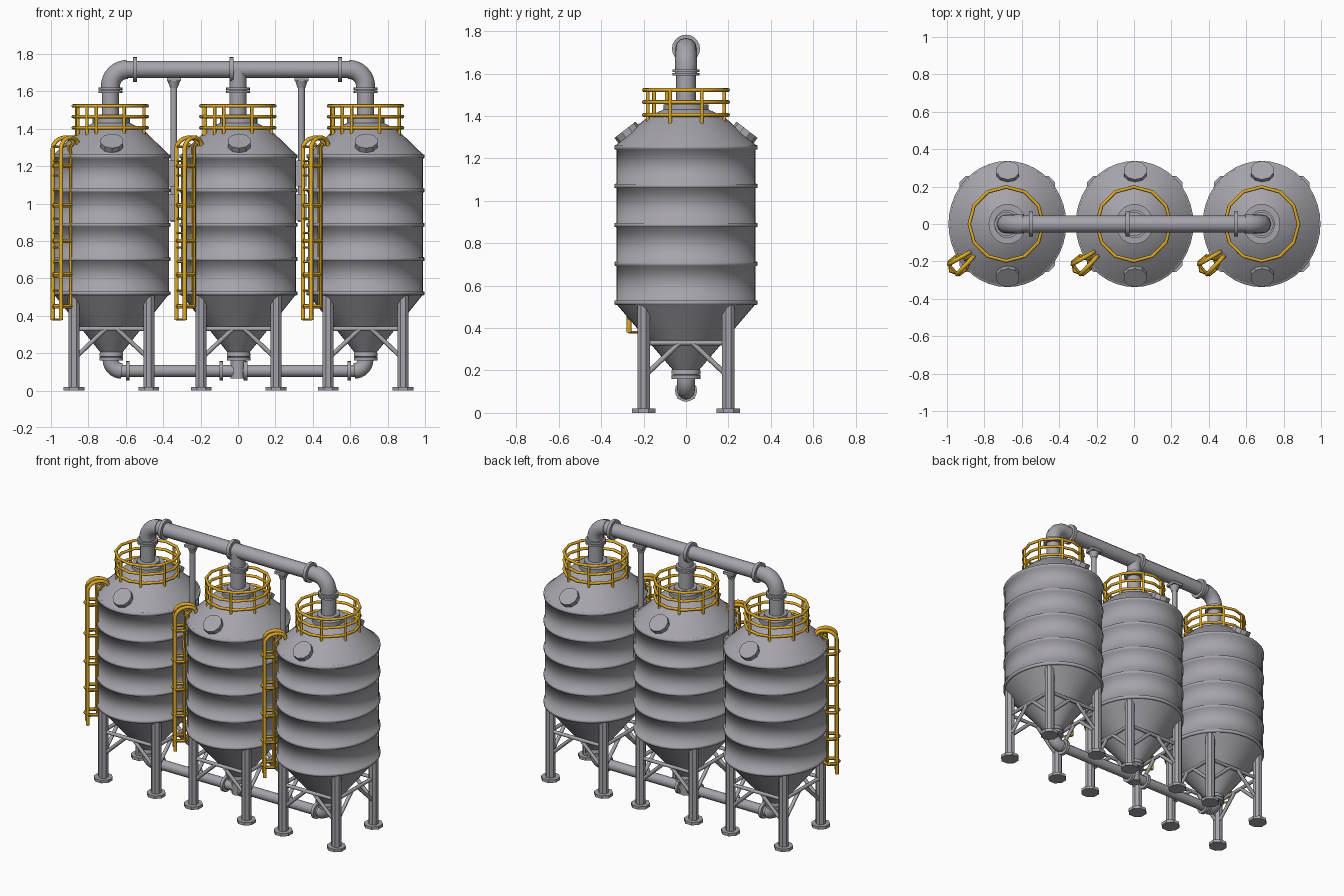
import bpy, bmesh
from math import sin, cos, pi, radians
from mathutils import Vector, Matrix

cube = bpy.data.objects.get("Cube")
if cube:
    bpy.data.objects.remove(cube, do_unlink=True)


def material(name, rgb):
    m = bpy.data.materials.new(name)
    m.use_nodes = True
    m.diffuse_color = (*rgb, 1)
    m.node_tree.nodes["Principled BSDF"].inputs["Base Color"].default_value = (*rgb, 1)
    return m


GREY = material("painted steel grey", (0.38, 0.37, 0.405))
YELLOW = material("safety yellow", (0.74, 0.41, 0.02))
SPACING = 0.682
STRETCH = 1.07      # tanks are slightly deeper than wide
# Places along x (right, middle, left) for tanks, guard rails and ladders
TANK_X = (-0.677, 0.003, 0.682)
RAIL_X = (-0.683, -0.001, 0.682)
LADDER_X = (-0.667, -0.006, 0.67)


def activate(ob):
    bpy.ops.object.select_all(action='DESELECT')
    ob.select_set(True)
    bpy.context.view_layer.objects.active = ob


def finish(ob, mat, angle=35):
    ob.data.materials.clear()
    ob.data.materials.append(mat)
    activate(ob)
    if angle:
        bpy.ops.object.shade_smooth_by_angle(angle=radians(angle))
    else:
        bpy.ops.object.shade_smooth()
    return ob


def from_bmesh(name, bm, mat, angle=35):
    bmesh.ops.recalc_face_normals(bm, faces=bm.faces)
    me = bpy.data.meshes.new(name)
    bm.to_mesh(me)
    bm.free()
    ob = bpy.data.objects.new(name, me)
    bpy.context.collection.objects.link(ob)
    return finish(ob, mat, angle)


def lathe(name, profile, mat, n=40, angle=35):
    """Spin (radius, height) points about z."""
    bm = bmesh.new()
    rings = [[bm.verts.new((r * cos(2 * pi * i / n), STRETCH * r * sin(2 * pi * i / n), z))
              for i in range(n)] for r, z in profile]
    for a, b in zip(rings, rings[1:]):
        for i in range(n):
            j = (i + 1) % n
            bm.faces.new((a[i], a[j], b[j], b[i]))
    bm.faces.new(rings[0])
    bm.faces.new(rings[-1])
    return from_bmesh(name, bm, mat, angle)


def tubes(name, paths, r, mat, cyclic=False, res=2):
    """Round bars along each path, as one mesh."""
    cu = bpy.data.curves.new(name, 'CURVE')
    cu.dimensions = '3D'
    cu.bevel_depth, cu.bevel_resolution, cu.use_fill_caps = r, res, True
    for pts in paths:
        sp = cu.splines.new('POLY')
        sp.points.add(len(pts) - 1)
        for p, co in zip(sp.points, pts):
            p.co = (*co, 1)
        sp.use_cyclic_u = cyclic
    ob = bpy.data.objects.new(name, cu)
    bpy.context.collection.objects.link(ob)
    activate(ob)
    bpy.ops.object.convert(target='MESH')
    return finish(bpy.context.object, mat, 50)


def add_box(bm, center, size):
    bmesh.ops.create_cube(bm, size=1, matrix=Matrix.Translation(center) @ Matrix.Diagonal((*size, 1)))


def add_disc(bm, center, axis, r, depth, n=20, turn=0.0):
    rot = Vector(axis).to_track_quat('Z', 'Y').to_matrix().to_4x4() @ Matrix.Rotation(turn, 4, 'Z')
    bmesh.ops.create_cone(bm, cap_ends=True, segments=n, radius1=r, radius2=r, depth=depth,
                          matrix=Matrix.Translation(center) @ rot)


def ring_points(r, z, n, start=0.0):
    return [(r * cos(start + 2 * pi * i / n), r * sin(start + 2 * pi * i / n), z) for i in range(n)]


def repeat(ob, places):
    """Stand a copy of the part at each tank."""
    label = ob.name
    for side_name, x in zip(("right", "middle", "left"), places):
        item = ob if side_name == "middle" else ob.copy()
        if item is not ob:
            bpy.context.collection.objects.link(item)
        item.name = label + "_" + side_name
        item.location.x = x


# Tank shell with stiffening bands, softly shaded across the bands
bands = [0.52, 0.703, 0.886, 1.07, 1.252]
shell = []
for z in bands:
    shell += [(0.307, z - 0.011), (0.315, z - 0.009), (0.315, z + 0.009), (0.307, z + 0.011)]
repeat(lathe("tank_shell", shell, GREY, angle=0), TANK_X)

# Conical roof, hopper and its outlet flange
repeat(lathe("tank_roof", [(0.312, 1.258), (0.17, 1.395), (0.10, 1.43), (0.10, 1.455),
                           (0.07, 1.455), (0.07, 1.475), (0.05, 1.475)], GREY), TANK_X)
repeat(lathe("hopper", [(0.05, 0.16), (0.063, 0.16), (0.063, 0.178), (0.055, 0.18), (0.063, 0.182),
                        (0.063, 0.2), (0.06, 0.205), (0.306, 0.512)], GREY), TANK_X)

# Round hatches on the front and back of the roof
bm = bmesh.new()
for s in (-1, 1):
    add_disc(bm, (0.003, s * 0.278, 1.322), (0, s * 0.61, 0.79), 0.063, 0.032, 10)
repeat(from_bmesh("roof_hatches", bm, GREY), TANK_X)

# Eight-sided legs and feet
L = 0.2
bm = bmesh.new()
for sx in (-1, 1):
    for sy in (-1, 1):
        add_disc(bm, (sx * L, sy * L, 0.26), (0, 0, 1), 0.032, 0.51, 8, pi / 8)
        add_disc(bm, (sx * L, sy * L, 0.01), (0, 0, 1), 0.06, 0.02, 8, pi / 8)
repeat(from_bmesh("legs", bm, GREY), TANK_X)

# Horizontal braces with inverted-V struts on the four sides
braces = []
for k in range(4):
    turn = Matrix.Rotation(k * pi / 2, 3, 'Z')
    for a, b in (((-L, -L, 0.33), (L, -L, 0.33)), ((-L, -L, 0.17), (-0.03, -L, 0.33)),
                 ((L, -L, 0.17), (0.03, -L, 0.33))):
        braces.append([turn @ Vector(a), turn @ Vector(b)])
repeat(tubes("leg_braces", braces, 0.012, GREY), TANK_X)

# Roof guard rail, with a pair of gate posts by the ladder
A = radians(219)
post_feet = ring_points(0.195, 0, 8, pi / 8) + [(0.195 * cos(A + d), 0.195 * sin(A + d), 0)
                                                for d in (-0.2, 0.2)]
repeat(tubes("guard_rails", [ring_points(0.198, z, 12) for z in (1.405, 1.465, 1.522)],
             0.0095, YELLOW, cyclic=True), RAIL_X)
repeat(tubes("guard_posts", [[(x, y, 1.365), (x, y, 1.522)] for x, y, _ in post_feet],
             0.009, YELLOW), RAIL_X)

# Ladder with hoops, set on the front corner
out, side = Vector((cos(A), sin(A), 0)), Vector((-sin(A), cos(A), 0))
up = Vector((0, 0, 1))
base = Vector((-0.274, -0.22, 0))


def cage(deg, z):
    return base + (out * cos(radians(deg)) + side * sin(radians(deg))) * 0.049 + up * z


landing = out * 0.255 + up * 1.31
rails = []
for s in (-1, 1):
    foot, top = cage(s * 45, 0.378), cage(s * 45, 1.295)
    arch = [top.lerp(landing + side * s * 0.015, (1 - cos(t * pi / 8)) * 0.5)
            + up * 0.05 * sin(t * pi / 8) for t in range(9)]
    rails.append([foot] + arch)
repeat(tubes("ladder_rails", rails, 0.0115, YELLOW), LADDER_X)
repeat(tubes("ladder_rungs", [[cage(-45, 0.38 + 0.077 * i), cage(45, 0.38 + 0.077 * i)]
                              for i in range(13)], 0.007, YELLOW, res=1), LADDER_X)
repeat(tubes("ladder_hoops", [[cage(60 * i, z) for i in range(6)]
                              for z in (0.45, 0.62, 0.80, 0.99, 1.20)],
             0.0115, YELLOW, cyclic=True, res=1), LADDER_X)
repeat(tubes("ladder_cage_bars", [[cage(d, 0.45), cage(d, 1.30), cage(d, 1.32).lerp(landing, 0.4)]
                                  for d in (120, 180, 240)], 0.009, YELLOW, res=1), LADDER_X)


def manifold(z_end, z_run, bend):
    """Run joining the outer tanks, with a bend at each end."""
    s = 1 if z_run > z_end else -1
    half = [(SPACING - bend + bend * cos(t * pi / 16), 0, z_run - s * bend + s * bend * sin(t * pi / 16))
            for t in range(9)]
    half = [(SPACING, 0, z_end)] + half
    return half + [(-x, y, z) for x, y, z in reversed(half)]


# Upper and lower pipework
tubes("upper_pipe", [manifold(1.45, 1.717, 0.09)], 0.046, GREY, res=4)
tubes("upper_middle_pipe", [[(0, 0, 1.45), (0, 0, 1.717)]], 0.046, GREY, res=4)
tubes("lower_pipe", [manifold(0.18, 0.105, 0.06)], 0.033, GREY, res=4)
tubes("lower_middle_pipe", [[(0, 0, 0.18), (0, 0, 0.065)]], 0.04, GREY, res=4)

# Pipe flanges
bm = bmesh.new()
for x in (-SPACING, 0, SPACING):
    for z in (1.597, 1.613):
        add_disc(bm, (x, 0, z), (0, 0, 1), 0.064, 0.013)
for x in (-0.55, -0.035, 0.545):
    add_disc(bm, (x, 0, 1.717), (1, 0, 0), 0.066, 0.022)
for x in (-0.59, -0.09, 0.04, 0.595):
    add_disc(bm, (x, 0, 0.105), (1, 0, 0), 0.052, 0.02)
from_bmesh("pipe_flanges", bm, GREY)

# Elbow sleeves, thicker than the runs
for s, label in ((1, "left"), (-1, "right")):
    for tag, pts, r in (("upper", manifold(1.60, 1.717, 0.09)[:10], 0.051),
                        ("lower", manifold(0.17, 0.105, 0.06)[:10], 0.042)):
        tubes(tag + "_elbow_" + label, [[(s * x, y, z) for x, y, z in pts]], r, GREY, res=4)

# Pipe supports standing between the tanks, with brackets
for x, label in ((-0.343, "right"), (0.339, "left")):
    bm = bmesh.new()
    add_disc(bm, (x, 0, 1.27), (0, 0, 1), 0.018, 0.74, 12)
    add_box(bm, (x, 0, 1.665), (0.075, 0.075, 0.018))
    bmesh.ops.create_cone(bm, cap_ends=True, segments=12, radius1=0.02, radius2=0.034, depth=0.04,
                          matrix=Matrix.Translation((x, 0, 1.637)))
    for z in (0.98, 1.16):
        add_box(bm, (x, 0, z), (0.055, 0.09, 0.14))
    from_bmesh("pipe_support_" + label, bm, GREY)
